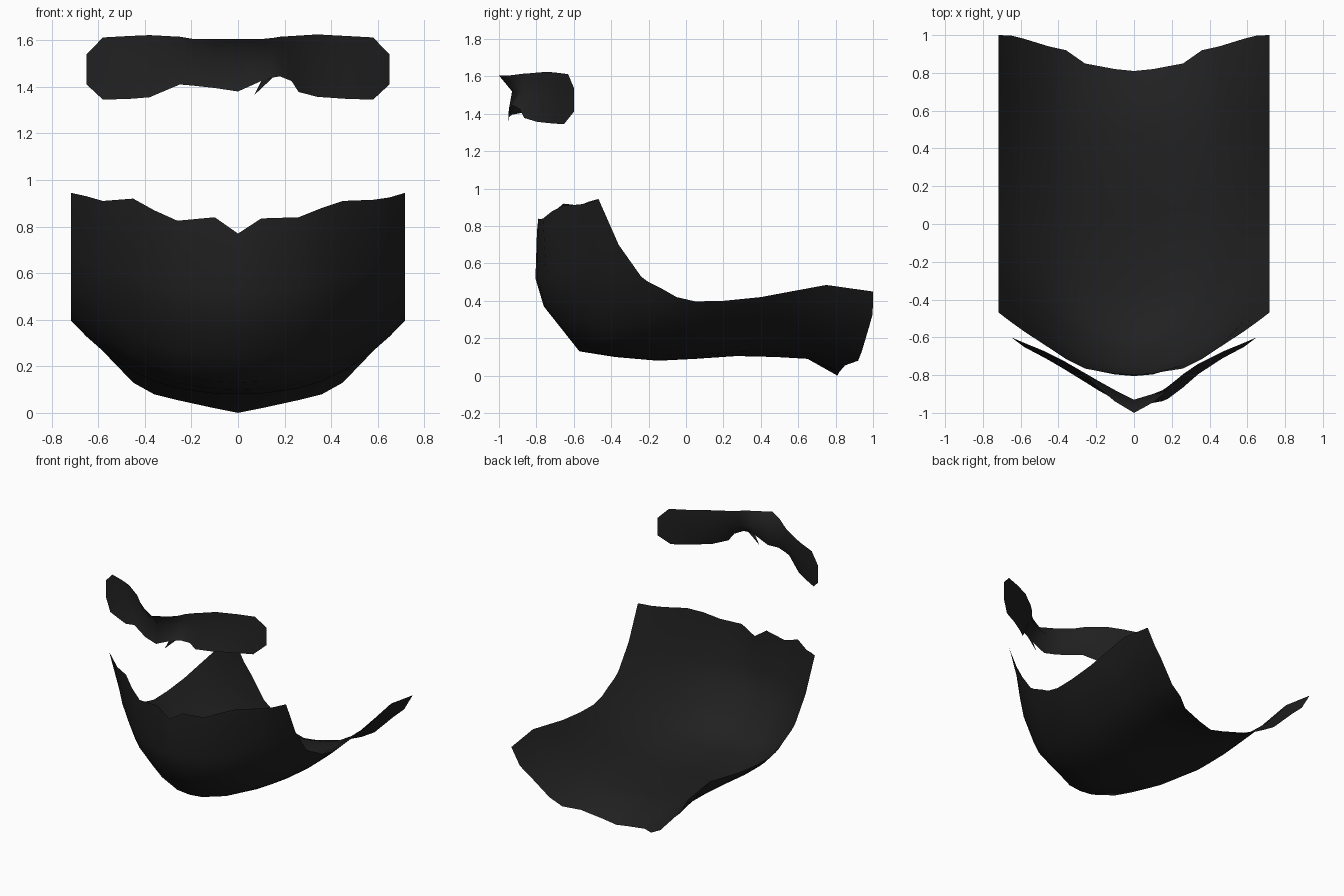
import bpy, bmesh

black = bpy.data.materials.new("soft black")
black.diffuse_color = (0.015, 0.015, 0.015, 1)


def sheet(name, rows, flip=False):
    """Open cloth-like surface through rows of points."""
    bm = bmesh.new()
    grid = [[bm.verts.new(p) for p in row] for row in rows]
    for a, b in zip(grid, grid[1:]):
        for i in range(len(a) - 1):
            quad = [a[i], b[i], b[i + 1], a[i + 1]]
            bm.faces.new(quad[::-1] if flip else quad)
    bmesh.ops.remove_doubles(bm, verts=bm.verts, dist=0.0005)
    me = bpy.data.meshes.new(name)
    bm.to_mesh(me)
    bm.free()
    me.materials.append(black)
    for f in me.polygons:
        f.use_smooth = True
    ob = bpy.data.objects.new(name, me)
    bpy.context.collection.objects.link(ob)
    return ob


# --- curved bib: centre line and side edge, blended across the width ---
W = 0.718
half = [0, 0.10, 0.26, 0.36, 0.45, 0.58, 0.65, W]
N = len(half)
xs = [-x for x in half[:0:-1]] + half
# (centre y, centre z, side y, side z, height falloff), front rim to back rim
lines = [
    (-0.805, 0.52, -0.36, 0.70, 2.6),
    (-0.76, 0.37, -0.24, 0.53, 2.4),
    (-0.665, 0.25, -0.20, 0.50, 2.25),
    (-0.57, 0.13, -0.12, 0.46, 2.2),
    (-0.38, 0.10, -0.05, 0.42, 2.4),
    (-0.15, 0.08, 0.05, 0.397, 2.5),
    (0.05, 0.09, 0.20, 0.40, 2.6),
    (0.27, 0.105, 0.40, 0.42, 2.6),
    (0.48, 0.10, 0.56, 0.45, 2.6),
    (0.65, 0.09, 0.75, 0.485, 2.7),
]
# uneven rims: height per side, depth shared
rim_left = [0.77, 0.84, 0.825, 0.87, 0.92, 0.91, 0.93, 0.945]
rim_right = [0.77, 0.835, 0.84, 0.88, 0.91, 0.915, 0.925, 0.945]
rim_y = [-0.797, -0.79, -0.765, -0.715, -0.655, -0.57, -0.52, -0.468]
back_y = [0.81, 0.82, 0.85, 0.92, 0.94, 0.98, 0.998, 1.0]
back_z = [0.0, 0.02, 0.055, 0.08, 0.13, 0.265, 0.33, 0.45]


def mirror_row(ys, zl, zr):
    left = [(-half[i], ys[i], zl[i]) for i in range(N - 1, 0, -1)]
    return left + [(half[i], ys[i], zr[i]) for i in range(N)]


rows = [mirror_row(rim_y, rim_left, rim_right)]
for cy, cz, sy, sz, fall in lines:
    row = []
    for x in xs:
        t = abs(x) / W
        row.append((x, cy + (sy - cy) * t ** 2.0, cz + (sz - cz) * t ** fall))
    rows.append(row)
rows.append(mirror_row(back_y, back_z, back_z))
sheet("bib", rows)

# --- visor strip: x, top (y, z), middle (y, z), bottom (y, z) ---
strip = [
    (-0.65, -0.60, 1.54, -0.60, 1.48, -0.60, 1.41),
    (-0.58, -0.63, 1.612, -0.638, 1.48, -0.652, 1.345),
    (-0.47, -0.675, 1.618, -0.68, 1.485, -0.71, 1.348),
    (-0.38, -0.72, 1.622, -0.72, 1.49, -0.762, 1.355),
    (-0.25, -0.81, 1.615, -0.795, 1.50, -0.842, 1.41),
    (-0.19, -0.865, 1.605, -0.83, 1.51, -0.88, 1.405),
    (-0.10, -0.94, 1.605, -0.88, 1.515, -0.93, 1.395),
    (0.0, -1.0, 1.605, -0.93, 1.52, -0.95, 1.38),
    (0.10, -0.945, 1.605, -0.90, 1.52, -0.947, 1.425),
    (0.15, -0.905, 1.61, -0.88, 1.515, -0.938, 1.44),
    (0.18, -0.865, 1.615, -0.86, 1.51, -0.925, 1.445),
    (0.23, -0.82, 1.618, -0.82, 1.50, -0.888, 1.425),
    (0.26, -0.80, 1.62, -0.795, 1.495, -0.865, 1.378),
    (0.34, -0.74, 1.625, -0.74, 1.49, -0.795, 1.357),
    (0.47, -0.675, 1.618, -0.68, 1.485, -0.71, 1.348),
    (0.58, -0.63, 1.612, -0.638, 1.48, -0.652, 1.345),
    (0.65, -0.60, 1.54, -0.60, 1.48, -0.60, 1.41),
]
sheet("visor", [[(s[0], s[k], s[k + 1]) for s in strip] for k in (1, 3, 5)])

# --- small torn spike below the visor ---
sheet("visor_spike", [[(0.10, -0.947, 1.425), (0.15, -0.938, 1.44)],
                      [(0.07, -0.948, 1.365), (0.071, -0.947, 1.366)]])
